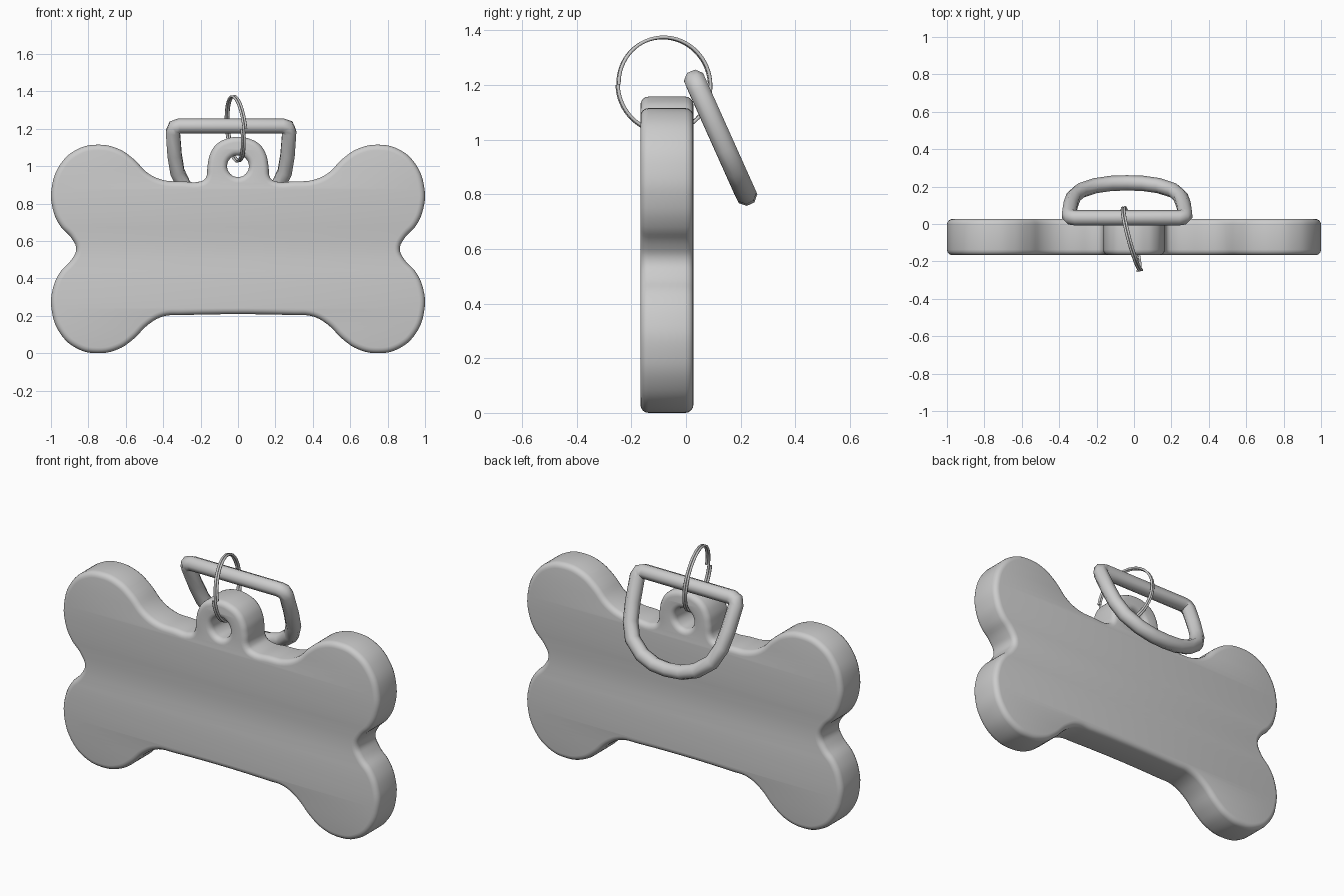
import bpy, bmesh, math
from mathutils import Vector

if "Cube" in bpy.data.objects:
    bpy.data.objects.remove(bpy.data.objects["Cube"])


def to_mesh(obj, angle=35):
    """Turn a curve object into a welded, smooth shaded mesh."""
    bpy.ops.object.select_all(action='DESELECT')
    obj.select_set(True)
    bpy.context.view_layer.objects.active = obj
    bpy.ops.object.convert(target='MESH')
    obj = bpy.context.view_layer.objects.active
    bm = bmesh.new()
    bm.from_mesh(obj.data)
    bmesh.ops.remove_doubles(bm, verts=bm.verts, dist=0.0005)
    bmesh.ops.recalc_face_normals(bm, faces=bm.faces)
    bm.to_mesh(obj.data)
    bm.free()
    bpy.ops.object.shade_smooth_by_angle(angle=math.radians(angle))
    return obj


def new_curve(name, dims):
    cu = bpy.data.curves.new(name, 'CURVE')
    cu.dimensions = dims
    obj = bpy.data.objects.new(name, cu)
    bpy.context.collection.objects.link(obj)
    return obj, cu


def bezier_loop(cu, pts):
    sp = cu.splines.new('BEZIER')
    sp.bezier_points.add(len(pts) - 1)
    for bp, (x, z) in zip(sp.bezier_points, pts):
        bp.co = (x, z, 0)
        bp.handle_left_type = bp.handle_right_type = 'AUTO'
    sp.use_cyclic_u = True


def tube(name, pts, radius, cyclic, res):
    obj, cu = new_curve(name, '3D')
    sp = cu.splines.new('POLY')
    sp.points.add(len(pts) - 1)
    for p, co in zip(sp.points, pts):
        p.co = (*co, 1)
    sp.use_cyclic_u = cyclic
    cu.bevel_depth = radius
    cu.bevel_resolution = res
    cu.use_fill_caps = not cyclic
    return to_mesh(obj, 60)


# Bone tag: one lobe, mirrored top to bottom and left to right, with a tab on top
MID = 0.5575
lobe = [(0.865, MID), (0.89, 0.615), (0.95, 0.68), (0.99, 0.77), (0.997, 0.88),
        (0.95, 1.01), (0.86, 1.09), (0.75, 1.115), (0.64, 1.093), (0.56, 1.04),
        (0.48, 0.962), (0.40, 0.926), (0.30, 0.919)]
tab = [(0.20, 0.919), (0.173, 0.937), (0.163, 1.0), (0.151, 1.06), (0.115, 1.117), (0.06, 1.147)]
lower = [(x, 2 * MID - z) for x, z in reversed(lobe[1:])]
right = [(x, z + (0.008 if x < 0.42 and z < 0.3 else 0)) for x, z in lower] + lobe + tab
outline = right + [(0, 1.157)] + [(-x, z) for x, z in reversed(right)]

BEVEL = 0.03
bone, cu = new_curve("bone_tag", '2D')
cu.fill_mode = 'BOTH'
cu.resolution_u = 5
cu.extrude = 0.097 - BEVEL
cu.bevel_depth = BEVEL
cu.bevel_resolution = 3
cu.offset = -BEVEL
bezier_loop(cu, outline)
bezier_loop(cu, [(0.058 * math.cos(i * math.pi / 4), 1.0 + 0.058 * math.sin(i * math.pi / 4))
                 for i in range(8)])
bone.location = (0, -0.07, 0)
bone.rotation_euler = (math.pi / 2, 0, 0)
to_mesh(bone)

# Split ring: two flat turns of thin wire, leaning through the tab hole
a = Vector((0.249, -0.968, 0)).normalized()
b = Vector((-0.097, -0.025, 0.995)).normalized()
n = a.cross(b)
centre = Vector((-0.0125, -0.08, 1.2))
STEPS = 64
coil = []
for i in range(2 * STEPS + 1):
    t = 2 * math.pi * i / STEPS
    coil.append(centre + 0.174 * (a * math.cos(t) + b * math.sin(t)) + n * 0.013 * (i / STEPS - 1))
tube("split_ring", coil, 0.0065, False, 2)

# D-shaped collar ring: straight bar on top, bowed lower side, leaning back
half = [(0.275, 0), (0.302, 0.008), (0.311, 0.035), (0.302, 0.17), (0.287, 0.27),
        (0.25, 0.355), (0.17, 0.42), (0.085, 0.45)]
loop = half + [(0, 0.457)] + [(-u, v) for u, v in reversed(half)]
down = Vector((0, 0.187, -0.417)).normalized()
top = Vector((-0.037, 0.033, 1.215))
tube("d_ring", [top + Vector((u, 0, 0)) + down * v for u, v in loop], 0.041, True, 2)
